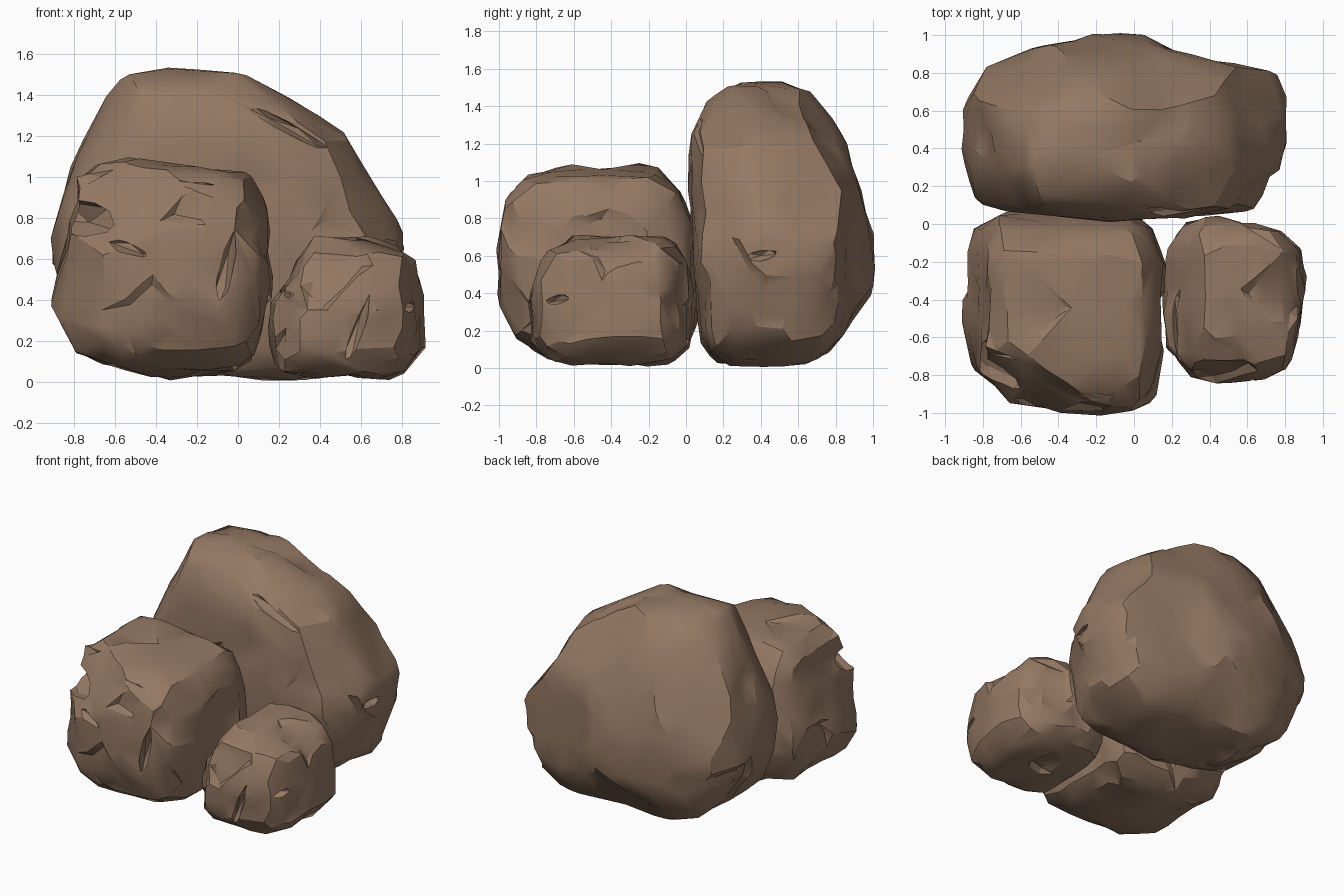
import bpy, bmesh, math, random
from mathutils import Vector, noise

if "Cube" in bpy.data.objects:
    bpy.data.objects.remove(bpy.data.objects["Cube"], do_unlink=True)

stone = bpy.data.materials.new("brown stone")
stone.use_nodes = True
stone.diffuse_color = (0.30, 0.19, 0.125, 1)
shader = stone.node_tree.nodes["Principled BSDF"]
shader.inputs["Base Color"].default_value = stone.diffuse_color
shader.inputs["Roughness"].default_value = 0.9


def exit_distance(outline, centre, direction):
    """Distance along a ray from the centre to the edge of a flat outline."""
    best = 0
    for a, b in zip(outline, outline[1:] + outline[:1]):
        a, b = Vector(a) - centre, Vector(b) - centre
        edge = b - a
        cross = direction.cross(edge)
        if abs(cross) < 1e-9:
            continue
        along = a.cross(edge) / cross
        part = a.cross(direction) / cross
        if along > 0 and -0.001 <= part <= 1.001:
            best = max(best, along)
    return best or 9


def apply_modifier(obj, kind, **settings):
    mod = obj.modifiers.new(kind.title(), kind)
    for key, value in settings.items():
        setattr(mod, key, value)
    bpy.context.view_layer.objects.active = obj
    bpy.ops.object.modifier_apply(modifier=mod.name)


def boulder(name, front, side, top, slopes, seed, facets, plate_size, cracks):
    """Blend three outlines into one rock, then slope, break, crack and facet it."""
    rng = random.Random(seed)
    shift = Vector((seed, seed * 2, 0))
    views = ((front, (0, 2)), (side, (1, 2)), (top, (0, 1)))
    middle, size = [], []
    for outline, k in ((front, 0), (side, 0), (front, 1)):
        values = [p[k] for p in outline]
        middle.append((min(values) + max(values)) / 2)
        size.append(max(values) - min(values))
    centre = Vector(middle)

    bm = bmesh.new()
    bmesh.ops.create_icosphere(bm, subdivisions=5, radius=1)
    for v in bm.verts:
        ray = Vector([c * s for c, s in zip(v.co, size)]).normalized()
        exits = []
        for outline, (i, j) in views:
            flat = Vector((ray[i], ray[j]))
            if flat.length > 1e-4:
                exits.append(exit_distance(outline, Vector((centre[i], centre[j])), flat))
        # rounded where outlines meet, never outside any of them
        exits.append((sum(e ** -4 for e in exits) / 2) ** -0.25)
        # sloping faces that cut the corners
        for normal, limit in slopes:
            lean = ray.dot(Vector(normal))
            if lean > 0.01:
                exits.append((limit - centre.dot(Vector(normal))) / lean)
        v.co = centre + ray * min(exits)
        # broken plates at slightly different depths
        spot = v.co / plate_size + shift
        plate = noise.voronoi(spot)[1][0]
        depth = 0.04 * abs(noise.cell(plate * 9)) ** 3
        v.co -= ray * (depth + 0.025 * noise.noise(spot * 1.7))
    # flat chips knocked off the surface
    for _ in range(16):
        normal = Vector([rng.gauss(0, 1) for _ in range(3)]).normalized()
        limit = max((v.co - centre).dot(normal) for v in bm.verts) - rng.uniform(0.01, 0.025)
        for v in bm.verts:
            over = (v.co - centre).dot(normal) - limit
            if over > 0:
                v.co -= normal * over
    for v in bm.verts:
        v.co.z = max(v.co.z, 0)
    mesh = bpy.data.meshes.new(name)
    bm.to_mesh(mesh)
    bm.free()
    obj = bpy.data.objects.new(name, mesh)
    bpy.context.collection.objects.link(obj)
    apply_modifier(obj, 'DECIMATE', ratio=facets / len(mesh.polygons))

    # tapering cracks and ledges
    for place, scale, turn in cracks:
        bpy.ops.mesh.primitive_ico_sphere_add(subdivisions=1, radius=1, location=place, rotation=turn)
        cutter = bpy.context.object
        cutter.scale = scale
        cutter.hide_render = True
        bpy.context.view_layer.update()
        apply_modifier(obj, 'BOOLEAN', operation='DIFFERENCE', object=cutter, solver='EXACT')
        bpy.data.objects.remove(cutter, do_unlink=True)

    obj.data.materials.clear()
    obj.data.materials.append(stone)
    bpy.ops.object.select_all(action='DESELECT')
    obj.select_set(True)
    bpy.context.view_layer.objects.active = obj
    bpy.ops.object.shade_smooth_by_angle(angle=math.radians(28))


# tall rock at the back
boulder(
    "back_boulder",
    front=[(-.36, 1.55), (-.55, 1.49), (-.65, 1.39), (-.78, 1.1), (-.92, .7), (-.86, .42),
           (-.7, .17), (-.4, .03), (0, 0), (.45, .02), (.7, .17), (.81, .45), (.81, .74),
           (.64, 1.05), (.54, 1.22), (.33, 1.36), (0, 1.5)],
    side=[(.08, .05), (.2, 0), (.65, .01), (.76, .06), (1.01, .4), (1, .7), (.93, .95),
          (.83, 1.28), (.7, 1.47), (.5, 1.55), (.3, 1.55), (.08, 1.45), (.02, 1.3), (.02, .8), (.06, .3)],
    top=[(-.92, .4), (-.83, .1), (-.6, .06), (0, .01), (.7, .09), (.81, .45), (.81, .7),
         (.74, .8), (.2, .92), (.05, 1.01), (-.2, 1), (-.5, .94), (-.79, .83), (-.89, .6)],
    slopes=[((.35, 1.16, .82), 1.94), ((1.2, .39, .82), 1.77), ((.51, -.3, .82), 1.17),
            ((2, -1.2, .82), 1.75), ((.62, .19, .82), 1.39), ((-.12, .93, .82), 1.85),
            ((-1.15, 1.96, .82), 3.06), ((-1.63, -.82, .82), 1.89), ((-.91, -.1, .82), 1.69)],
    seed=4, facets=620, plate_size=.42,
    cracks=[((.22, .07, 1.25), (.28, .05, .03), (.3, .5, .1)),
            ((.8, .4, .6), (.05, .1, .03), (.2, .3, .1))])

# broad rock at the front
boulder(
    "front_boulder",
    front=[(-.92, .35), (-.88, .55), (-.79, .85), (-.78, 1), (-.68, 1.1), (-.4, 1.08),
           (.05, 1.01), (.13, .9), (.18, .68), (.16, .4), (.1, .12), (0, .05), (-.36, 0),
           (-.65, .09), (-.78, .14)],
    side=[(-1.01, .33), (-.92, .14), (-.75, .05), (-.4, 0), (-.08, 0), (.05, .12), (.08, .4),
          (.04, .75), (-.03, .94), (-.15, 1.07), (-.25, 1.1), (-.6, 1.1), (-.86, 1.03), (-1.01, .88)],
    top=[(-.92, -.5), (-.89, -.2), (-.83, 0), (-.75, .07), (-.4, .08), (0, .04), (.1, -.02),
         (.17, -.2), (.18, -.65), (.1, -.93), (0, -1.01), (-.4, -.99), (-.65, -.93), (-.85, -.77)],
    slopes=[((-.68, -1.5, .82), 2.35)],
    seed=11, facets=560, plate_size=.34,
    cracks=[((-.77, -.77, .8), (.24, .15, .1), (.1, .15, -.8)),
            ((-.57, -.97, .66), (.16, .07, .03), (.3, .3, .1)),
            ((-.06, -.98, .55), (.04, .06, .2), (.1, .2, .3)),
            ((-.35, -.93, .98), (.3, .05, .03), (.5, .1, 0))])

# small rock beside it
boulder(
    "small_boulder",
    front=[(.14, .15), (.17, .38), (.28, .53), (.31, .62), (.38, .71), (.65, .71), (.8, .66),
           (.88, .56), (.92, .4), (.92, .17), (.82, .05), (.7, .01), (.4, .01), (.2, .06)],
    side=[(-.85, .3), (-.81, .5), (-.73, .64), (-.6, .7), (-.1, .71), (0, .6), (.04, .35),
          (.04, .15), (-.05, .05), (-.3, .02), (-.7, .02), (-.83, .13)],
    top=[(.17, -.12), (.25, 0), (.4, .04), (.78, -.03), (.89, -.13), (.91, -.35), (.87, -.6),
         (.81, -.78), (.5, -.85), (.3, -.81), (.17, -.65), (.15, -.4)],
    slopes=[((.1, .91, .82), .62)],
    seed=23, facets=420, plate_size=.27,
    cracks=[((.58, -.82, .24), (.03, .06, .2), (.1, .3, .4)),
            ((.78, -.72, .36), (.2, .05, .03), (.3, -.1, .6)),
            ((.24, -.55, .44), (.04, .25, .03), (.1, .4, .1))])
